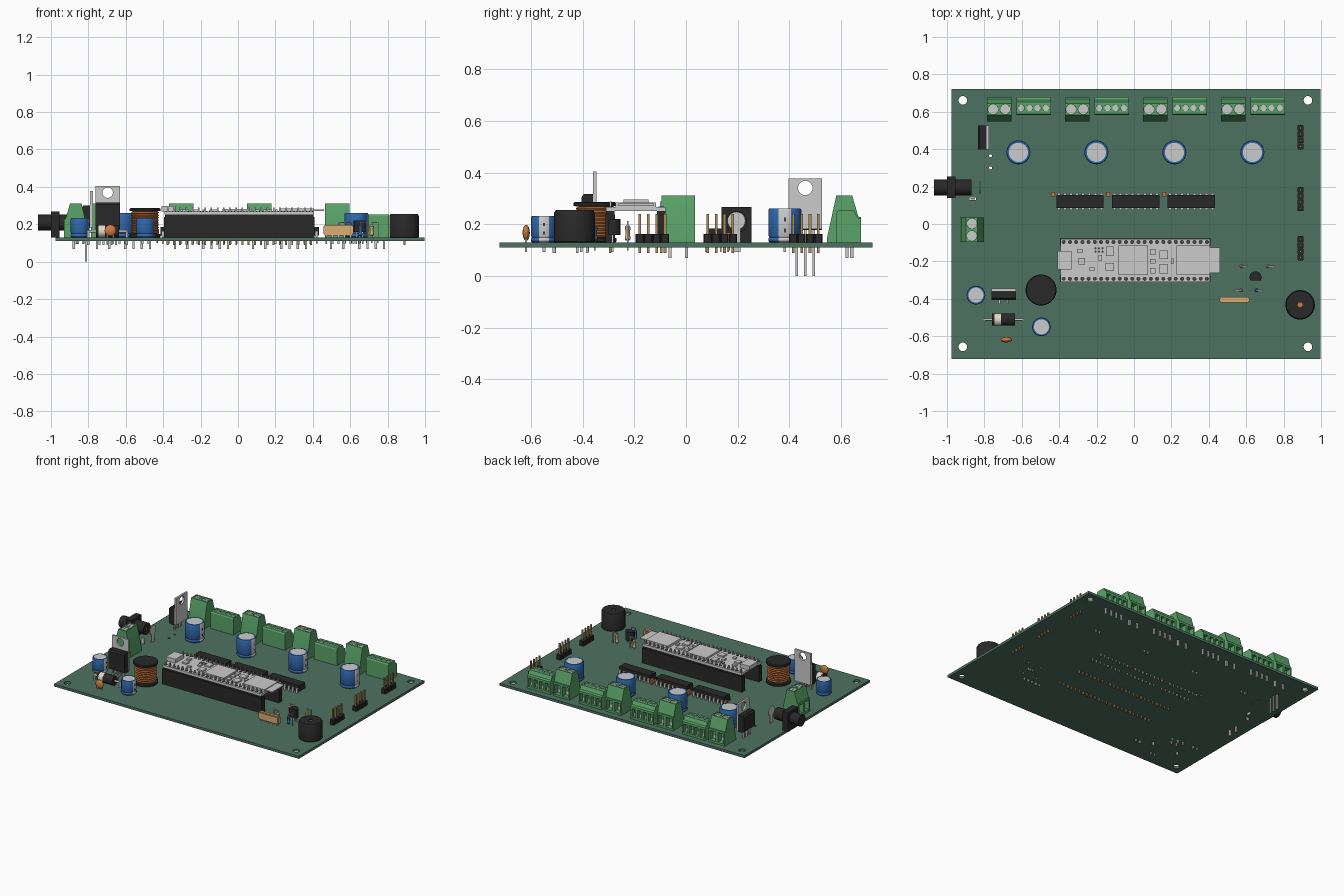
import bpy, bmesh
from math import pi, cos, sin, radians
from mathutils import Matrix, Vector

if "Cube" in bpy.data.objects:
    bpy.data.objects.remove(bpy.data.objects["Cube"])

Z = 0.129          # board top; part geometry uses local z = 0 here
P = 0.0325         # pin pitch
COL = {'pcb': (.075, .17, .12), 'green': (.1, .37, .14), 'black': (.022, .022, .022),
       'blue': (.03, .14, .42), 'copper': (.55, .17, .04), 'gold': (.42, .27, .1),
       'tan': (.7, .42, .18), 'orange': (.6, .2, .05), 'cream': (.75, .7, .58),
       'dark': (.05, .05, .05)}
MATS = {}

def mat(c):
    if c not in MATS:
        MATS[c] = bpy.data.materials.new(c)
        MATS[c].diffuse_color = (*COL[c], 1)
    return MATS[c]

def box(bm, x0, x1, y0, y1, z0, z1):
    m = Matrix.Translation(((x0+x1)/2, (y0+y1)/2, (z0+z1)/2)) @ Matrix.Diagonal((x1-x0, y1-y0, z1-z0, 1))
    bmesh.ops.create_cube(bm, size=1, matrix=m)

def cyl(bm, c, r, h, axis='Z', n=24):
    rot = {'Z': Matrix(), 'X': Matrix.Rotation(pi/2, 4, 'Y'), 'Y': Matrix.Rotation(pi/2, 4, 'X')}[axis]
    bmesh.ops.create_cone(bm, cap_ends=True, segments=n, radius1=r, radius2=r, depth=h,
                          matrix=Matrix.Translation(c) @ rot)

def pin(bm, x, y, z0, z1, w=.005):
    box(bm, x-w, x+w, y-w, y+w, z0, z1)

def extrude(bm, pts, d):
    f = bm.faces.new([bm.verts.new(p) for p in pts])
    g = bmesh.ops.extrude_face_region(bm, geom=[f])['geom']
    bmesh.ops.translate(bm, vec=d, verts=[v for v in g if isinstance(v, bmesh.types.BMVert)])

def lathe(bm, prof, n=32):
    rings = [[bm.verts.new((r*cos(2*pi*i/n), r*sin(2*pi*i/n), z)) for i in range(n)] for r, z in prof]
    for a, b in zip(rings, rings[1:]):
        for i in range(n):
            bm.faces.new((a[i], a[(i+1) % n], b[(i+1) % n], b[i]))
    bm.faces.new(rings[0][::-1])
    bm.faces.new(rings[-1])

def add(name, bm, col=None, locs=((0, 0),), rot=0, cut=None, mats=()):
    """One mesh, optionally cut by another, placed at every location."""
    bmesh.ops.recalc_face_normals(bm, faces=bm.faces)
    me = bpy.data.meshes.new(name)
    bm.to_mesh(me)
    for c in ([col] if col else []) + list(mats):
        me.materials.append(mat(c) if c != 'plain' else None)
    if cut:
        ob = bpy.data.objects.new(name, me)
        bmesh.ops.recalc_face_normals(cut, faces=cut.faces)
        cm = bpy.data.meshes.new('cutter')
        cut.to_mesh(cm)
        co = bpy.data.objects.new('cutter', cm)
        co.hide_render = True
        for o in (ob, co):
            bpy.context.collection.objects.link(o)
        m = ob.modifiers.new('cut', 'BOOLEAN')
        m.object, m.solver = co, 'EXACT'
        me = bpy.data.meshes.new_from_object(ob.evaluated_get(bpy.context.evaluated_depsgraph_get()))
        for o in (ob, co):
            bpy.data.objects.remove(o)
    for x, y in locs:
        ob = bpy.data.objects.new(name, me)
        ob.location, ob.rotation_euler = (x, y, Z), (0, 0, rot)
        bpy.context.collection.objects.link(ob)

new = bmesh.new

# circuit board with mounting holes
b, c = new(), new()
box(b, -.977, .996, -.722, .722, -.018, 0)
for x in (-.915, .93):
    for y in (-.657, .661):
        cyl(c, (x, y, 0), .023, .1)
for y in (.365, .3):
    cyl(c, (-.767, y, 0), .008, .1)
box(c, -.88, -.845, .128, .142, -.05, .05)
add('circuit_board', b, 'pcb', cut=c)

# screw terminals
def terminal(name, prof, n, pitch, width, top, sy, sr, slot, locs, rot=0):
    b, c, s = new(), new(), new()
    extrude(b, [(-width/2, y, z) for y, z in prof], Vector((width, 0, 0)))
    for i in range(n):
        x = (i-(n-1)/2)*pitch
        cyl(c, (x, sy, top), sr, .024)
        hw, z0, z1, y0 = slot
        box(c, x-hw, x+hw, y0, .1, z0, z1)
        for side in (-1, 1):                       # slotted screw head in two halves
            box(s, x-sr*.7, x+sr*.7, sy+side*sr*.4-sr*.26, sy+side*sr*.4+sr*.26, top-.012, top-.002)
        cyl(s, (x, sy, top-.009), sr*.96, .008)
        pin(s, x, .012, -.06, .01, .006)
        box(s, x-hw*.8, x+hw*.8, y0+.001, y0+.006, z0, z0+.4*(z1-z0))
    add(name+'_housing', b, 'green', locs, rot, c)
    add(name+'_screws', s, None, locs, rot)

tall = [(-.065, 0), (-.065, .022), (-.03, .182), (.032, .182), (.056, .1), (.065, .1), (.065, 0)]
low = [(-.048, 0), (-.048, .115), (-.042, .124), (.022, .124), (.034, .098), (.048, .092), (.048, 0)]
XS = [i*.417 for i in range(4)]
ta = (tall, 2, .065, .13, .182, .001, .027, (.023, .015, .085, .025))
terminal('power_terminal', *ta, [(-.721+x, .612) for x in XS])
terminal('input_terminal', *ta, [(-.866, -.03)], pi/2)
terminal('motor_terminal', low, 4, .044, .184, .124, -.01, .017, (.015, .015, .075, .02),
         [(-.537+x, .63) for x in XS])

# electrolytic capacitors with a pale stripe on +x
def capacitor(name, r, h, locs):
    b, t = new(), new()
    lathe(b, [(r*.9, 0), (r, .006), (r, .015), (r*.94, .021), (r, .028), (r, h-.006), (r*.95, h), (r*.8, h), (r*.8, h-.004)])
    for f in b.faces:
        m = f.calc_center_median()
        if len(f.verts) == 4 and m.x > .7*r and abs(m.y) < .36*m.x and m.z < h-.001:
            f.material_index = 1
    add(name+'_sleeve', b, 'blue', locs, mats=['plain'])
    cyl(t, (0, 0, h-.004), r*.8, .007, n=32)
    pin(t, -P/2, 0, -.035, 0)
    pin(t, P/2, 0, -.035, 0)
    add(name+'_top', t, None, locs)
    m = new()
    box(m, r-.002, r+.001, -.004, .004, h*.3, h*.42)
    box(m, r-.002, r+.001, -.004, .004, h*.62, h*.74)
    add(name+'_polarity_mark', m, 'dark', locs)

capacitor('large_capacitor', .064, .132, [(-.618+x, .383) for x in XS])
capacitor('small_capacitor', .05, .104, [(-.845, -.38), (-.495, -.55)])

# power inductor: bobbin and windings
b, w = new(), new()
lathe(b, [(.077, 0), (.083, .004), (.083, .018), (.06, .02), (.06, .14), (.083, .142), (.083, .153), (.078, .157)], 40)
prof = [(.06, .02)]
for i in range(9):
    z = .022+i*.013
    prof += [(.069, z), (.074, z+.0065), (.069, z+.012)]
lathe(w, prof+[(.06, .14)], 40)
add('inductor_bobbin', b, 'black', [(-.497, -.353)])
add('inductor_winding', w, 'copper', [(-.497, -.353)])

# buzzer
b, c, d = new(), new(), new()
lathe(b, [(.076, 0), (.079, .004), (.079, .115), (.073, .126)], 40)
cyl(c, (0, 0, .126), .014, .02)
add('buzzer', b, 'black', [(.888, -.432)], cut=c)
cyl(d, (0, 0, .117), .0135, .006)
add('buzzer_port', d, 'orange', [(.888, -.432)])

# barrel jack
b, c, m = new(), new(), new()
box(b, -1, -.955, .138, .253, 0, .139)
arch = [(-.956, .195-.055*cos(pi*i/16), .078+.055*sin(pi*i/16)) for i in range(17)]
extrude(b, [(-.956, .14, 0)] + arch + [(-.956, .25, 0)], Vector((.132, 0, 0)))
cyl(c, (-.97, .195, .08), .042, .2, 'X', 32)
add('barrel_jack', b, 'black', cut=c)
cyl(m, (-.93, .195, .08), .012, .12, 'X')
cyl(m, (-.823, .195, .085), .035, .006, 'X')
box(m, -.826, -.82, .178, .212, -.035, .085)
box(m, -.874, -.85, .132, .138, -.035, .04)
add('jack_contacts', m)

# transistor packages with metal tabs
def tab_package(name, loc, rot, zb, zt, tab, hole, n, pitch, depth, stagger):
    b, t, c, p = new(), new(), new(), new()
    extrude(b, [(-.065, 0, zb), (-.065, -.03, zb), (-.065, -.045, zb+.008), (-.065, -.045, zt-.012), (-.065, -.036, zt), (-.065, 0, zt)], Vector((.13, 0, 0)))
    box(t, -.065, .065, 0, .014, zb+.004, tab)
    cyl(c, (0, 0, hole), .028, .1, 'Y')
    for i in range(n):
        x, dy = (i-(n-1)/2)*pitch, (stagger if i % 2 else 0)
        pin(p, x, -.022, zb-.02 if dy else depth, zb)
        if dy:
            box(p, x-.005, x+.005, -.027+min(dy, 0), -.017, zb-.026, zb-.016)
            pin(p, x, -.022+dy, depth, zb-.017)
    add(name+'_body', b, 'black', [loc], rot)
    add(name+'_tab', t, None, [loc], rot, c)
    add(name+'_legs', p, None, [loc], rot)

tab_package('mosfet', (-.79, .462), -pi/2, .05, .172, .248, .212, 3, P, -Z, 0)
tab_package('regulator', (-.697, -.36), 0, .042, .188, .276, .24, 5, .022, -.04, -.04)

# driver chips in a row
b, p = new(), new()
box(b, -.126, .126, -.034, .034, .012, .056)
c = new()
cyl(c, (-.126, 0, .056), .01, .012)
for s in (-1, 1):
    for i in range(8):
        x = (i-3.5)*P
        box(p, x-.008, x+.008, s*.042-.003, s*.042+.003, .005, .036)
        box(p, x-.008, x+.008, s*.037-.006, s*.037+.006, .03, .036)
        pin(p, x, s*.042, -.035, .006, .004)
chips = [(-.288, .12), (.009, .12), (.306, .12)]
add('driver_chip', b, 'black', chips, cut=c)
add('driver_chip_legs', p, None, chips)
b = new()
box(b, -.009, .009, -.012, .012, .012, .04)
pin(b, 0, -.008, -.03, .013, .003)
pin(b, 0, .008, -.03, .013, .003)
add('bypass_capacitor', b, 'orange', [(-.432, .16), (-.137, .16), (.161, .16)])

# pin headers
b, p = new(), new()
for i in range(4):
    y = (i-1.5)*P
    extrude(b, [(-.017, y-.012, 0), (-.012, y-.016, 0), (.012, y-.016, 0), (.017, y-.012, 0),
                (.017, y+.012, 0), (.012, y+.016, 0), (-.012, y+.016, 0), (-.017, y+.012, 0)], Vector((0, 0, .034)))
    pin(p, 0, y, -.04, .112)
heads = [(.89, .464), (.89, .133), (.89, -.13)]
add('pin_header_base', b, 'black', heads)
add('pin_header_pins', p, 'gold', heads)

# controller module on two socket strips
rows = (-.096, -.293)
b, p, d, low_pins = new(), new(), new(), new()
for y in rows:
    box(b, -.395, .409, y-.018, y+.018, 0, .109)
    box(b, -.39, .404, y-.016, y+.016, .11, .123)
    for i in range(24):
        x = .007+(i-11.5)*.0333
        cyl(d, (x, y, .1395), .011, .003, n=12)
        pin(p, x, y, .1, .16, .004)
        pin(low_pins, x, y, -.04, 0)
add('module_sockets', b, 'black')
add('module_pins', p)
add('module_pads', d, 'dark')
add('socket_pins', low_pins, 'gold')
b = new()
box(b, -.393, .407, -.31, -.08, .123, .139)
add('controller_board', b)
b = new()
box(b, -.41, -.335, -.242, -.145, .139, .168)           # usb socket
box(b, -.082, .076, -.273, -.116, .139, .152)           # processor
box(b, .228, .405, -.273, -.116, .139, .156)            # card holder
box(b, .39, .46, -.262, -.125, .143, .151)              # memory card
for x, y, w, h in ((-.29, -.145, .03, .02), (-.28, -.2, .035, .035), (-.225, -.24, .025, .02), (-.13, -.145, .04, .05),
                   (-.13, -.23, .045, .045), (-.18, -.18, .02, .03), (.1, -.15, .03, .03), (.1, -.2, .03, .025),
                   (.1, -.25, .03, .03), (.16, -.165, .045, .045), (.16, -.24, .045, .05), (.205, -.2, .015, .03)):
    box(b, x-w/2, x+w/2, y-h/2, y+h/2, .139, .149)
add('module_components', b)
b = new()
for x, y in [(-.205+i*.018, -.13-j*.018) for i in range(3) for j in range(2)]:
    cyl(b, (x, y, .14), .006, .004, n=10)
add('module_test_pads', b, 'dark')

# resistor network
b, p = new(), new()
box(b, -.081, .081, -.015, .015, .012, .068)
for i in range(5):
    pin(p, (i-2)*P, 0, -.035, .013)
bmesh.ops.bevel(b, geom=b.edges[:], offset=.006, segments=2, affect='EDGES')
add('resistor_network', b, 'tan', [(.537, -.405)])
add('resistor_network_legs', p, None, [(.537, -.405)])

# half round transistor
b, p = new(), new()
extrude(b, [(.032*cos(radians(a)), .032*sin(radians(a)), .03) for a in range(-30, 211, 12)], Vector((0, 0, .062)))
for i in (-1, 0, 1):
    pin(p, i*.018, 0, -.035, .031, .004)
add('small_transistor', b, 'black', [(.65, -.285)])
add('small_transistor_legs', p, None, [(.65, -.285)])

# upright resistors, lead folded over to the next hole
def upright(name, col, locs, rot):
    b, p = new(), new()
    lathe(b, [(.006, .008), (.011, .013), (.011, .022), (.009, .026), (.009, .048), (.011, .052), (.011, .06), (.006, .066)], 16)
    add(name, b, col, locs, rot)
    pin(p, 0, 0, -.03, .084, .003)
    box(p, -.003, P+.003, -.003, .003, .078, .084)
    pin(p, P, 0, -.03, .08, .003)
    add(name+'_lead', p, None, locs, rot)

upright('tan_resistor', 'tan', [(.575, -.226), (.715, -.226)], 0)
upright('left_resistor', 'tan', [(.572, -.354)], pi)
upright('blue_resistor', 'blue', [(.655, -.354)], 0)

# axial diode
b, d, p = new(), new(), new()
cyl(b, (0, 0, .034), .033, .124, 'X', 32)
cyl(d, (-.032, 0, .034), .0337, .034, 'X', 32)
cyl(p, (0, 0, .034), .007, .21, 'X', 12)
for x in (-.103, .103):
    cyl(p, (x, 0, 0), .007, .08, n=12)
add('diode_body', b, 'black', [(-.697, -.511)])
add('diode_band', d, 'cream', [(-.697, -.511)])
add('diode_leads', p, None, [(-.697, -.511)])

# ceramic disc capacitor
b, p = new(), new()
bmesh.ops.create_uvsphere(b, u_segments=24, v_segments=12, radius=1,
                          matrix=Matrix.Translation((0, 0, .038)) @ Matrix.Diagonal((.031, .014, .031, 1)))
for x in (-P/2, P/2):
    pin(p, x, 0, -.035, .02, .004)
add('disc_capacitor', b, 'orange', [(-.682, -.619)])
add('disc_capacitor_legs', p, None, [(-.682, -.619)])

# keep hard edges, smooth the round parts
obs = list(bpy.context.collection.objects)
for o in obs:
    o.select_set(True)
bpy.context.view_layer.objects.active = obs[0]
bpy.ops.object.shade_smooth_by_angle(angle=radians(32))

for m in bpy.data.materials:
    if m.users and not m.is_grease_pencil:
        m.use_nodes = True
        m.node_tree.nodes["Principled BSDF"].inputs["Base Color"].default_value = m.diffuse_color
